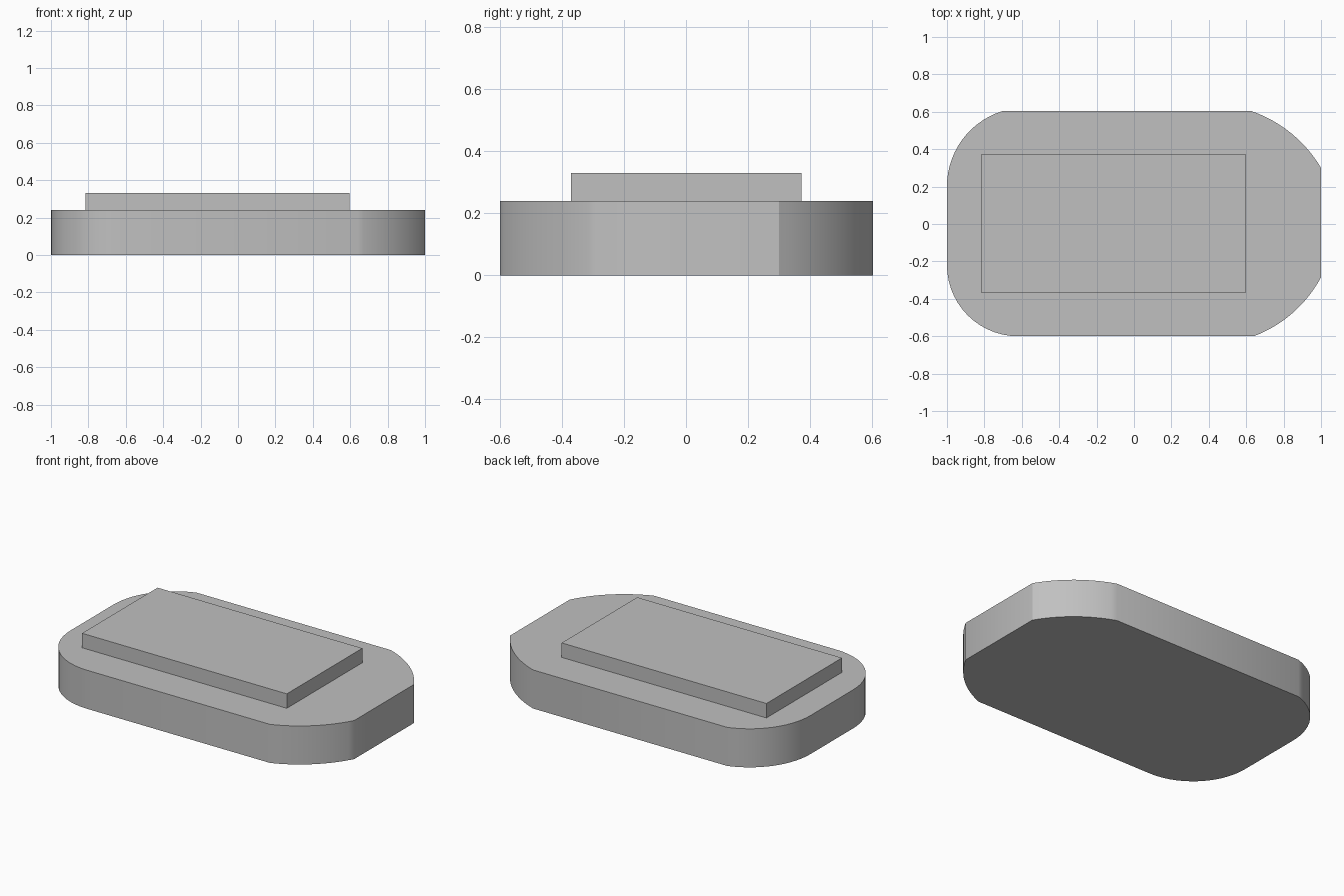
import bpy, bmesh, math
from mathutils import Vector

old = bpy.data.objects.get("Cube")
if old:
    bpy.data.objects.remove(old, do_unlink=True)

grey = bpy.data.materials.new("plain grey")
grey.use_nodes = True
colour = (0.53, 0.53, 0.53, 1)
grey.diffuse_color = colour
grey.node_tree.nodes["Principled BSDF"].inputs["Base Color"].default_value = colour


def arc(start, end, radius, steps=14):
    """Counter-clockwise arc from start to end, bulging outward."""
    a, b = Vector(start), Vector(end)
    chord = b - a
    inward = Vector((-chord.y, chord.x)).normalized()
    centre = (a + b) / 2 + inward * math.sqrt(max(radius ** 2 - chord.length_squared / 4, 0))
    first = math.atan2(a.y - centre.y, a.x - centre.x)
    sweep = 2 * math.asin(min(chord.length / (2 * radius), 1))
    return [(centre.x + radius * math.cos(first + sweep * i / steps),
             centre.y + radius * math.sin(first + sweep * i / steps))
            for i in range(steps + 1)]


def extrude_outline(name, outline, bottom, top):
    """Solid prism from a flat outline."""
    bm = bmesh.new()
    face = bm.faces.new([bm.verts.new((x, y, bottom)) for x, y in outline])
    result = bmesh.ops.extrude_face_region(bm, geom=[face])
    for v in result["geom"]:
        if isinstance(v, bmesh.types.BMVert):
            v.co.z = top
    bmesh.ops.recalc_face_normals(bm, faces=bm.faces)
    mesh = bpy.data.meshes.new(name)
    bm.to_mesh(mesh)
    bm.free()
    mesh.materials.append(grey)
    obj = bpy.data.objects.new(name, mesh)
    bpy.context.collection.objects.link(obj)
    return obj


# Base plate: each corner has its own rounding
base_outline = (arc((0.64, -0.6), (1, -0.285), 0.68)
                + arc((1, 0.3), (0.63, 0.603), 0.7)
                + arc((-0.705, 0.603), (-1, 0.2), 0.42)
                + arc((-1, -0.22), (-0.62, -0.6), 0.38))
base = extrude_outline("base_plate", base_outline, 0, 0.24)

# Raised rectangular slab, set toward the right side
slab = extrude_outline("raised_slab",
                       [(-0.815, -0.37), (0.595, -0.37), (0.595, 0.373), (-0.815, 0.373)],
                       0.24, 0.33)

# Smooth the rounded corners, keep rims sharp
bpy.ops.object.select_all(action="DESELECT")
base.select_set(True)
bpy.context.view_layer.objects.active = base
bpy.ops.object.shade_smooth_by_angle(angle=math.radians(30))
